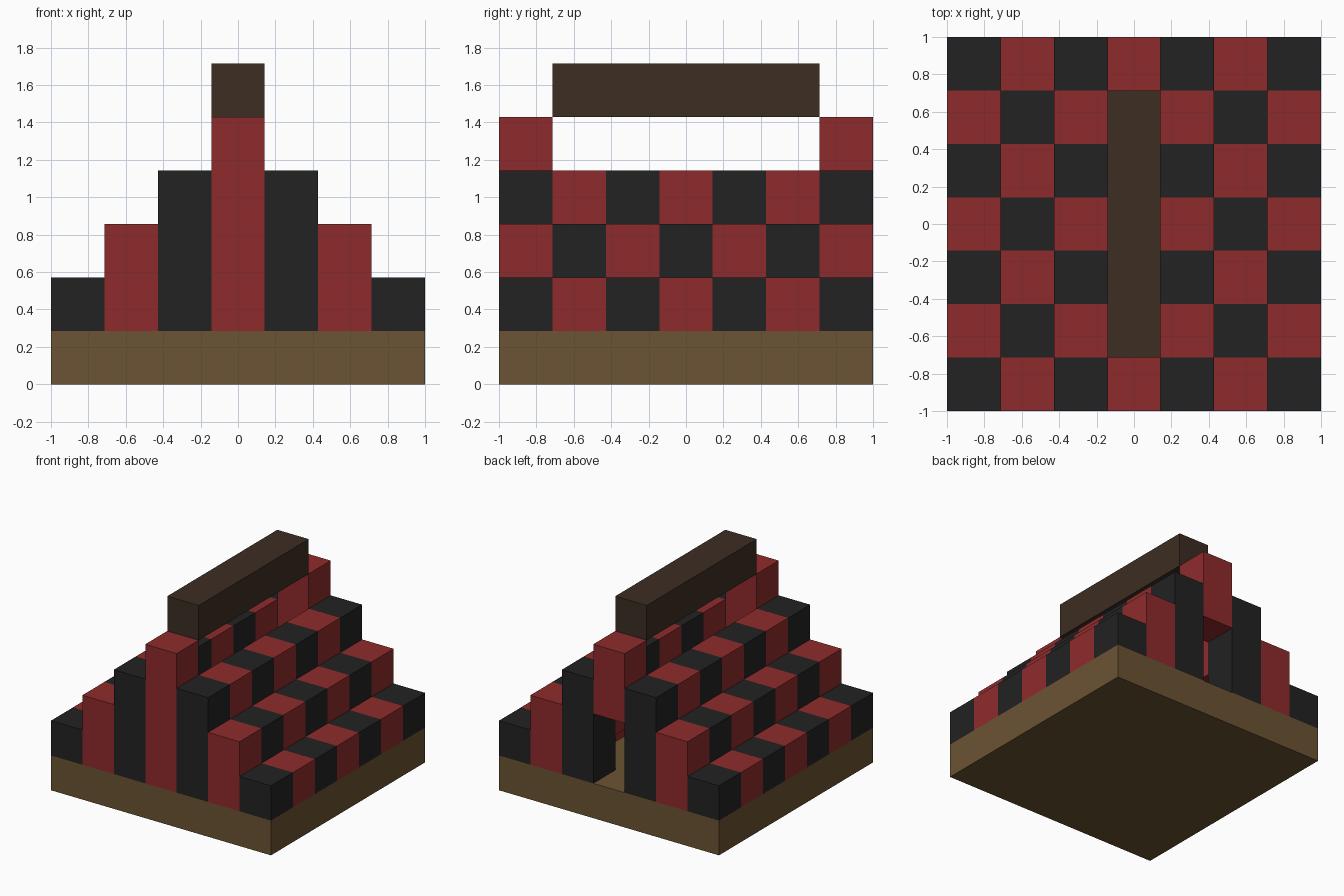
import bpy
import bmesh

cube = bpy.data.objects.get("Cube")
if cube:
    bpy.data.objects.remove(cube, do_unlink=True)

U = 2 / 7  # one block


def material(name, rgb):
    mat = bpy.data.materials.new(name)
    mat.use_nodes = True
    mat.diffuse_color = (*rgb, 1)
    mat.node_tree.nodes["Principled BSDF"].inputs["Base Color"].default_value = (*rgb, 1)
    return mat


CHARCOAL = material("charcoal", (0.016, 0.016, 0.016))
RED = material("brick red", (0.275, 0.024, 0.025))
TAN = material("tan wood", (0.147, 0.087, 0.033))
DARK = material("dark wood", (0.045, 0.026, 0.016))


def add_box(bm, low, high):
    """Add a box between two corners given in blocks."""
    verts = bmesh.ops.create_cube(bm, size=1)["verts"]
    for v in verts:
        for k in range(3):
            v.co[k] = (high[k] if v.co[k] > 0 else low[k]) * U
    return {f for v in verts for f in v.link_faces}


def make_object(name, bm, mats):
    mesh = bpy.data.meshes.new(name)
    bm.to_mesh(mesh)
    bm.free()
    for mat in mats:
        mesh.materials.append(mat)
    obj = bpy.data.objects.new(name, mesh)
    bpy.context.collection.objects.link(obj)


def slab(name, low, high, mat):
    bm = bmesh.new()
    add_box(bm, low, high)
    make_object(name, bm, [mat])


def checker(name, columns):
    """Build columns (i, j, bottom, top) in alternating colours."""
    bm = bmesh.new()
    for i, j, bottom, top in columns:
        faces = add_box(bm, (i - 0.5, j - 0.5, bottom), (i + 0.5, j + 0.5, top))
        for f in faces:
            f.material_index = (i + j) % 2
    make_object(name, bm, [CHARCOAL, RED])


# Foundation and ridge beam
slab("base", (-3.5, -3.5, 0), (3.5, 3.5, 1), TAN)
slab("ridge_beam", (-0.5, -2.5, 5), (0.5, 2.5, 6), DARK)

# Stepped gables, the back one with a doorway under its middle column
checker("front_gable", [(i, -3, 1, 5 - abs(i)) for i in range(-3, 4)])
checker("back_gable", [(i, 3, 1 if i else 3, 5 - abs(i)) for i in range(-3, 4)])

# Stepped roof on both sides of the hollow room
for side, sign in (("left", 1), ("right", -1)):
    checker(side + "_roof", [(sign * i, j, max(1, 3 - i), 5 - i)
                             for i in (1, 2, 3) for j in range(-2, 3)])
